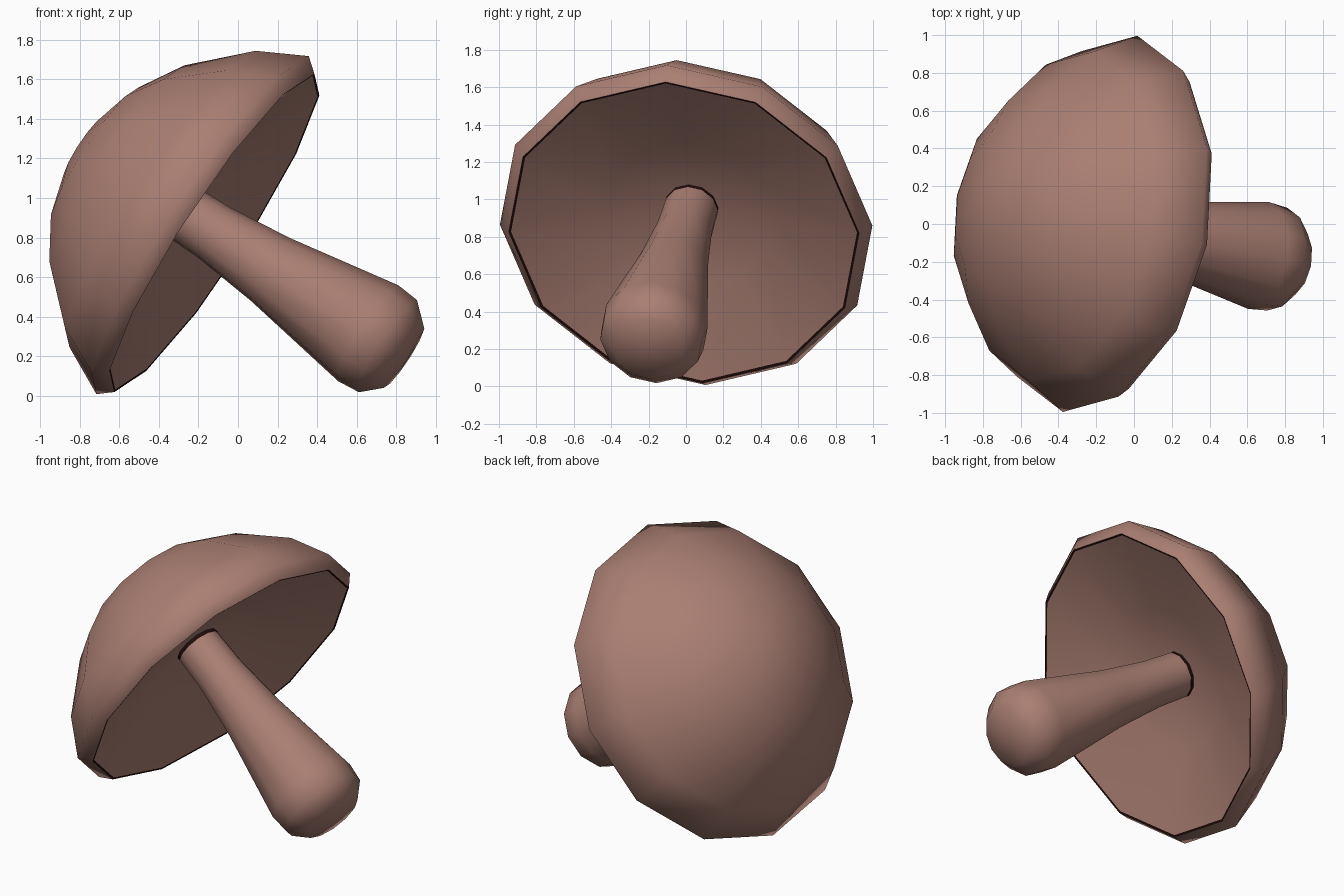
import bpy, bmesh, math
from mathutils import Vector

if "Cube" in bpy.data.objects:
    bpy.data.objects.remove(bpy.data.objects["Cube"])

SIDES = 12
CENTER = Vector((-0.175, 0.0, 0.86))           # centre of the widest cap ring
AXIS = Vector((-0.826, 0.165, 0.539)).normalized()
U = Vector((0.535, -0.104, 0.855))             # direction of one corner of the ring
U = (U - AXIS * U.dot(AXIS)).normalized()
V = AXIS.cross(U)


def flat_colour(name, rgb):
    m = bpy.data.materials.new(name)
    m.diffuse_color = (*rgb, 1)
    m.use_nodes = True
    m.node_tree.nodes["Principled BSDF"].inputs["Base Color"].default_value = m.diffuse_color
    return m


brown = flat_colour("dusty brown", (0.40, 0.21, 0.17))
dark = flat_colour("dark outline brown", (0.015, 0.004, 0.003))


def lathe(name, profile, sharp_rings=(), dark_bands=()):
    """Revolve (radius, height) points about the tilted axis; radius 0 is a pole."""
    bm = bmesh.new()
    rings = []
    for r, h in profile:
        c = CENTER + AXIS * h
        if r == 0:
            rings.append([bm.verts.new(c)] * SIDES)
        else:
            angles = [2 * math.pi * i / SIDES for i in range(SIDES)]
            rings.append([bm.verts.new(c + r * (U * math.cos(a) + V * math.sin(a))) for a in angles])
    for k, (lo, hi) in enumerate(zip(rings, rings[1:])):
        for i in range(SIDES):
            j = (i + 1) % SIDES
            f = bm.faces.new(list(dict.fromkeys((lo[i], lo[j], hi[j], hi[i]))))
            f.smooth = True
            f.material_index = 1 if k in dark_bands else 0
    for k in sharp_rings:
        for i in range(SIDES):
            bm.edges.get((rings[k][i], rings[k][(i + 1) % SIDES])).smooth = False
    bmesh.ops.recalc_face_normals(bm, faces=bm.faces)
    me = bpy.data.meshes.new(name)
    bm.to_mesh(me)
    bm.free()
    me.materials.append(brown)
    me.materials.append(dark)
    ob = bpy.data.objects.new(name, me)
    bpy.context.collection.objects.link(ob)
    return ob


# Cap: hollow underside with a thin dark line at its edge, narrow lip, then the dome
lathe("mushroom_cap", [
    (0, 0.21), (0.45, 0.11), (0.943, -0.064), (0.955, -0.068), (1.015, 0.005),
    (0.89, 0.25), (0.63, 0.52), (0.41, 0.658), (0.18, 0.733), (0, 0.75)],
    sharp_rings=(3,), dark_bands=(2,))

# Stem: thin dark joint at the cap, swelling to a rounded foot
lathe("mushroom_stem", [
    (0, 0.25), (0.145, 0.25), (0.146, 0.155), (0.152, -0.07), (0.188, -0.41),
    (0.288, -1.01), (0.277, -1.13), (0.19, -1.225), (0, -1.25)],
    sharp_rings=(1,), dark_bands=(0, 1))
